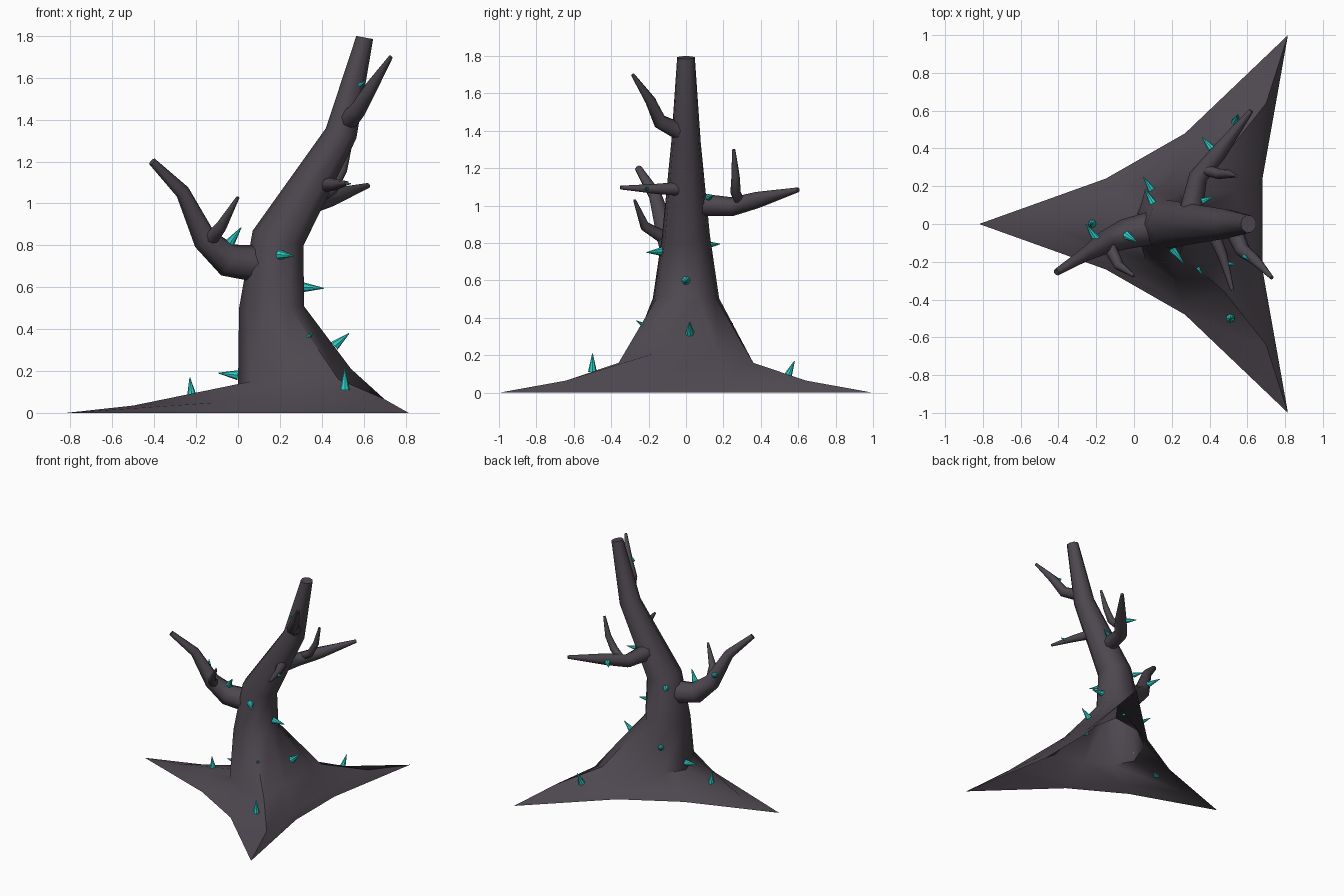
import bpy, bmesh, math
from mathutils import Vector

if "Cube" in bpy.data.objects:
    bpy.data.objects.remove(bpy.data.objects["Cube"])


def material(name, rgb):
    m = bpy.data.materials.new(name)
    m.diffuse_color = (*rgb, 1)
    m.use_nodes = True
    m.node_tree.nodes["Principled BSDF"].inputs["Base Color"].default_value = m.diffuse_color
    return m


BARK = material("dark bark", (0.075, 0.063, 0.078))
TEAL = material("teal crystal", (0.025, 0.62, 0.58))


def loft(name, rings, mat, cap_start=False, cap_end=True, angle=50):
    """Skin a list of equal-length point loops into one object."""
    bm = bmesh.new()
    loops = [[bm.verts.new(p) for p in r] for r in rings]
    for a, b in zip(loops, loops[1:]):
        for i in range(len(a)):
            j = (i + 1) % len(a)
            bm.faces.new((a[i], a[j], b[j], b[i]))
    if cap_start:
        bm.faces.new(loops[0][::-1])
    if cap_end:
        bm.faces.new(loops[-1])
    bmesh.ops.recalc_face_normals(bm, faces=bm.faces)
    me = bpy.data.meshes.new(name)
    bm.to_mesh(me)
    bm.free()
    me.materials.append(mat)
    ob = bpy.data.objects.new(name, me)
    bpy.context.collection.objects.link(ob)
    bpy.ops.object.select_all(action='DESELECT')
    ob.select_set(True)
    bpy.context.view_layer.objects.active = ob
    bpy.ops.object.shade_smooth_by_angle(angle=math.radians(angle))
    return ob


def mirrored(half):
    """Half loop (-x tip, then the -y side) mirrored to nine points."""
    return half + [(x, -y, z) for x, y, z in reversed(half[1:])]


def trunk_ring(left, right, ry):
    """Tilted elliptical ring from its left and right (x, z) ends."""
    half = []
    for deg in (180, 220, 260, 300, 340):
        c, s = math.cos(math.radians(deg)), math.sin(math.radians(deg))
        t = (c + 1) / 1.94 if c > 0 else (c + 1) / 2
        half.append((left[0] + (right[0] - left[0]) * t, ry * s,
                     left[1] + (right[1] - left[1]) * t))
    return mirrored(half)


# Trunk with three spreading roots, hollow and open underneath
loft("trunk_and_roots", [
    mirrored([(-.82, 0, 0), (-.15, -.24, 0), (.27, -.48, 0), (.815, -1, 0), (.68, -.24, 0)]),
    mirrored([(-.5, 0, .035), (-.09, -.22, .05), (.26, -.42, .055), (.70, -.64, .065), (.65, -.22, .06)]),
    mirrored([(0, 0, .125), (.06, -.19, .15), (.23, -.31, .17), (.48, -.36, .16), (.54, -.17, .21)]),
    trunk_ring((.005, .5), (.315, .51), .18),
    trunk_ring((.07, .87), (.313, .8), .13),
    trunk_ring((.42, 1.36), (.565, 1.31), .08),
    trunk_ring((.565, 1.8), (.645, 1.785), .048),
], BARK)


def tube(name, path, mat, sides=8, cap_start=False, angle=60):
    """Tapered tube through (x, y, z, radius) points."""
    pts = [Vector(p[:3]) for p in path]
    rings, prev, u = [], None, None
    for i, p in enumerate(pts):
        d = Vector((0, 0, 0))
        if i:
            d += (p - pts[i - 1]).normalized()
        if i < len(pts) - 1:
            d += (pts[i + 1] - p).normalized()
        d.normalize()
        if prev is None:
            u = d.orthogonal().normalized()
        else:
            u = prev.rotation_difference(d) @ u
        v = d.cross(u)
        prev = d
        rings.append([p + path[i][3] * (u * math.cos(a) + v * math.sin(a))
                      for a in (2 * math.pi * k / sides for k in range(sides))])
    return loft(name, rings, mat, cap_start, True, angle)


# Branches and twigs
tube("left_branch", [(.12, -.015, .71, .09), (-.05, -.055, .73, .08), (-.16, -.1, .83, .06),
                     (-.265, -.165, 1.055, .036), (-.41, -.255, 1.2, .019)], BARK)
tube("left_twig", [(-.13, -.12, .83, .035), (-.08, -.22, .89, .027), (0, -.275, 1.03, .008)], BARK)
tube("back_branch", [(.3, .06, 1.005, .062), (.34, .25, .995, .05), (.45, .38, 1.03, .044),
                     (.62, .6, 1.085, .013)], BARK)
tube("back_twig", [(.37, .29, 1.02, .03), (.45, .265, 1.07, .028), (.5, .265, 1.16, .022),
                   (.54, .255, 1.3, .009)], BARK)
tube("front_branch", [(.42, -.05, 1.09, .036), (.47, -.17, 1.09, .026), (.52, -.35, 1.097, .01)], BARK)
tube("upper_branch", [(.53, -.04, 1.4, .047), (.575, -.14, 1.45, .04), (.64, -.19, 1.56, .03),
                      (.73, -.285, 1.7, .01)], BARK)

# Teal thorns: base point and tip point
THORNS = [
    ((.51, -.5, .11), (.51, -.5, .21)), ((.54, .54, .08), (.55, .58, .17)),
    ((-.22, 0, .075), (-.23, 0, .168)), ((0, 0, .18), (-.093, 0, .19)),
    ((.1, .17, .34), (.05, .25, .37)), ((.1, .11, .79), (.06, .18, .795)),
    ((-.04, -.06, .81), (.015, -.095, .885)), ((.2, -.13, .755), (.265, -.21, .75)),
    ((.31, 0, .6), (.41, 0, .595)), ((.305, -.185, .335), (.36, -.265, .385)),
    ((.46, .02, .32), (.53, .02, .38)), ((.36, .12, 1.045), (.42, .145, 1.055)),
    ((.41, .4, 1.02), (.36, .46, 1.02)), ((-.2, -.08, .9), (-.255, 0, .935)),
    ((.58, -.17, 1.565), (.61, -.19, 1.585)), ((.5, -.21, 1.09), (.54, -.215, 1.095)),
]
for base, tip in THORNS:
    size = min(.024, .27 * (Vector(tip) - Vector(base)).length)
    tube("thorn", [(*base, size), (*tip, .002)], TEAL, 8, True, 30)
